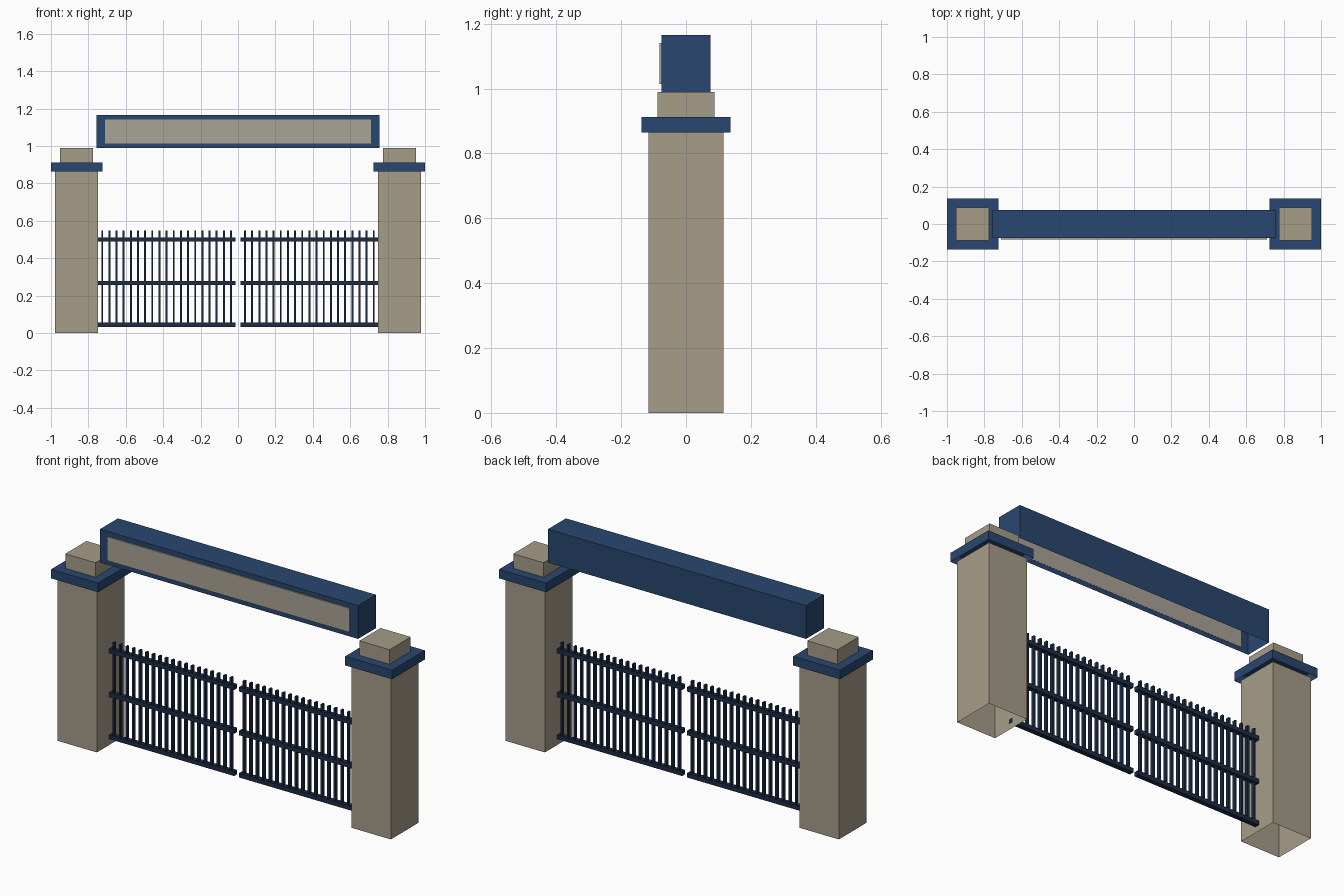
import bpy, bmesh

if "Cube" in bpy.data.objects:
    bpy.data.objects.remove(bpy.data.objects["Cube"])


def material(name, rgb):
    m = bpy.data.materials.new(name)
    m.diffuse_color = (*rgb, 1)
    m.use_nodes = True
    m.node_tree.nodes["Principled BSDF"].inputs["Base Color"].default_value = m.diffuse_color
    return m


STONE = material("stone", (0.38, 0.34, 0.25))
BLUE = material("blue_paint", (0.022, 0.062, 0.16))
IRON = material("dark_iron", (0.012, 0.025, 0.06))
PANEL = material("panel_grey", (0.40, 0.37, 0.31))


def add_box(bm, lo, hi, open_bottom=False):
    """Axis-aligned box from corner lo to corner hi."""
    verts = bmesh.ops.create_cube(bm, size=1)["verts"]
    for v in verts:
        v.co = [(a + b) / 2 + c * (b - a) for a, b, c in zip(lo, hi, v.co)]
    if open_bottom:
        faces = {f for v in verts for f in v.link_faces}
        bottom = min(faces, key=lambda f: f.calc_center_median().z)
        bmesh.ops.delete(bm, geom=[bottom], context='FACES_ONLY')


def make(name, boxes, mat, open_bottom=False):
    bm = bmesh.new()
    for lo, hi in boxes:
        add_box(bm, lo, hi, open_bottom)
    me = bpy.data.meshes.new(name)
    bm.to_mesh(me)
    bm.free()
    me.materials.append(mat)
    ob = bpy.data.objects.new(name, me)
    bpy.context.collection.objects.link(ob)
    return ob


def span(x0, x1, half_y, z0, z1):
    return (x0, -half_y, z0), (x1, half_y, z1)


PX = 0.8625  # pillar centre
for side, s in (("left", -1), ("right", 1)):
    # Pillar shaft, overhanging cap and top block (hollow underneath)
    for part, r, z0, z1, mat in (("pillar", 0.115, 0, 0.865, STONE),
                                 ("pillar_cap", 0.1375, 0.864, 0.912, BLUE),
                                 ("pillar_top_block", 0.0885, 0.912, 0.989, STONE)):
        make(f"{side}_{part}", [span(s * PX - r, s * PX + r, r, z0, z1)], mat, True)

    # Gate leaf: three rails and nineteen bars
    x0, x1 = sorted((s * 0.014, s * 0.749))
    make(f"{side}_gate_rails",
         [span(x0, x1, 0.0125, z, z + 0.023) for z in (0.032, 0.256, 0.488)], IRON)
    bars = [s * (0.0375 + i * 0.03825) for i in range(19)]
    make(f"{side}_gate_bars",
         [span(x - 0.005, x + 0.005, 0.009, 0.035, 0.547) for x in bars], IRON)

# Overhead beam with a raised blank panel on the front
make("overhead_beam", [span(-0.757, 0.757, 0.075, 0.989, 1.166)], BLUE, True)
make("front_panel", [((-0.711, -0.082, 1.014), (0.711, -0.074, 1.141))], PANEL)
